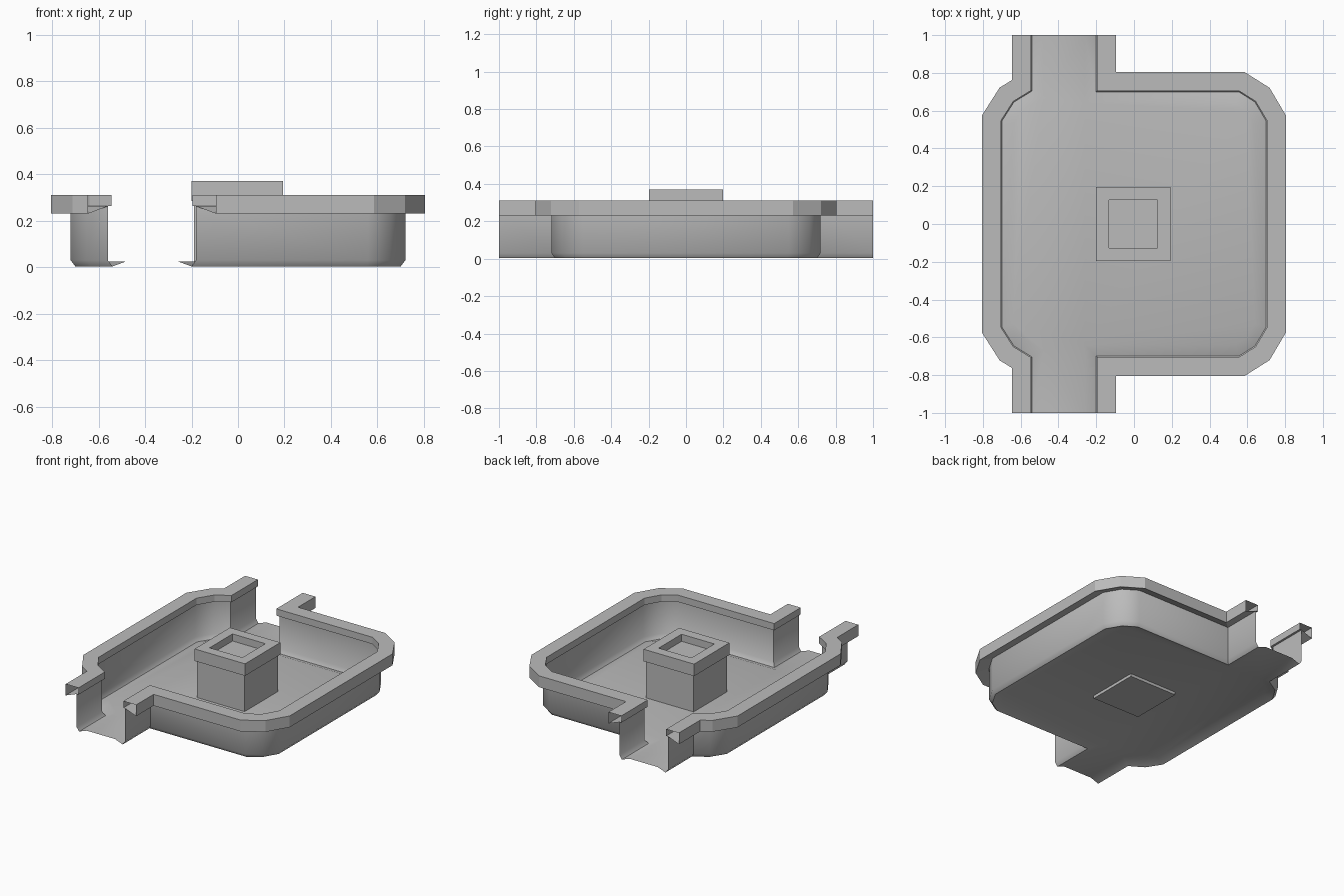
import bpy, bmesh, math
from mathutils import Vector

cube = bpy.data.objects.get("Cube")
if cube:
    bpy.data.objects.remove(cube, do_unlink=True)

grey = bpy.data.materials.new("stone_grey")
grey.use_nodes = True
COLOUR = (0.5, 0.5, 0.5, 1)
grey.diffuse_color = COLOUR
grey.node_tree.nodes["Principled BSDF"].inputs["Base Color"].default_value = COLOUR


def make(name, bm, smooth_angle=None):
    mesh = bpy.data.meshes.new(name)
    bm.to_mesh(mesh)
    bm.free()
    mesh.materials.append(grey)
    ob = bpy.data.objects.new(name, mesh)
    bpy.context.collection.objects.link(ob)
    if smooth_angle:
        bpy.ops.object.select_all(action='DESELECT')
        ob.select_set(True)
        bpy.context.view_layer.objects.active = ob
        bpy.ops.object.shade_smooth_by_angle(angle=math.radians(smooth_angle))
    return ob


def offset(path, d):
    """Mitred offset of an open path, positive to the left of travel."""
    normals = []
    for a, b in zip(path, path[1:]):
        t = (b - a).normalized()
        normals.append(Vector((-t.y, t.x)))
    ins, outs = [normals[0]] + normals, normals + [normals[-1]]
    return [p + d * (m + n) / (1 + m.dot(n)) for p, m, n in zip(path, ins, outs)]


def loft(bm, path, section):
    """Sweep (offset, height) pairs along a path; returns the last row."""
    rows = [[bm.verts.new((p.x, p.y, z)) for p in offset(path, d)] for d, z in section]
    for r, s in zip(rows, rows[1:]):
        for i in range(len(r) - 1):
            bm.faces.new((r[i], s[i], s[i + 1], r[i + 1]))
    return rows[-1]


def both_ends(half):
    """Mirror a half path in y, running from the front to the back."""
    return [Vector((x, -y)) for x, y in reversed(half)] + [Vector(p) for p in half]


# Wall plans: one on each side of the channel openings
left_path = both_ends([(-.72, .55), (-.65, .66), (-.56, .715), (-.56, 1)])
right_path = both_ends([(.72, .55), (.655, .66), (.56, .72), (-.18, .72), (-.18, 1)])
sides = (("right", left_path, 1), ("left", right_path, -1))

# Basin: thin walls, rounded foot and raised floor
bm = bmesh.new()
edges = []
for _, path, s in sides:
    edges.append(loft(bm, path, [(0, .262), (0, .03), (-.02 * s, .003), (-.08 * s, .025)]))
bm.faces.new(edges[0] + edges[1][::-1])
bmesh.ops.recalc_face_normals(bm, faces=bm.faces)
if edges[0][0].link_faces and bm.faces[:][-1].normal.z < 0:
    bmesh.ops.reverse_faces(bm, faces=bm.faces)
make("basin", bm, 45)

# Overhanging rims, hollow at the channel openings
for name, path, s in sides:
    bm = bmesh.new()
    loft(bm, path, [(0, .262), (.085 * s, .23), (.085 * s, .31), (-.015 * s, .31),
                    (-.015 * s, .262), (0, .262)])
    bmesh.ops.remove_doubles(bm, verts=bm.verts, dist=.0001)
    bmesh.ops.recalc_face_normals(bm, faces=bm.faces)
    if max(bm.faces, key=lambda f: f.calc_center_median().z).normal.z < 0:
        bmesh.ops.reverse_faces(bm, faces=bm.faces)
    make(name + "_rim", bm)

# Central pillar with a wider cap and a square recess
bm = bmesh.new()
levels = [(.185, .005), (.185, .285), (.197, .285), (.197, .37), (.128, .37), (.128, .32)]
rings = [[bm.verts.new((x * h - .004, y * h, z)) for x, y in ((-1, -1), (1, -1), (1, 1), (-1, 1))]
         for h, z in levels]
for a, b in zip(rings, rings[1:]):
    for i in range(4):
        j = (i + 1) % 4
        bm.faces.new((a[i], a[j], b[j], b[i]))
bm.faces.new(rings[0][::-1])
bm.faces.new(rings[-1])
make("pillar", bm)
